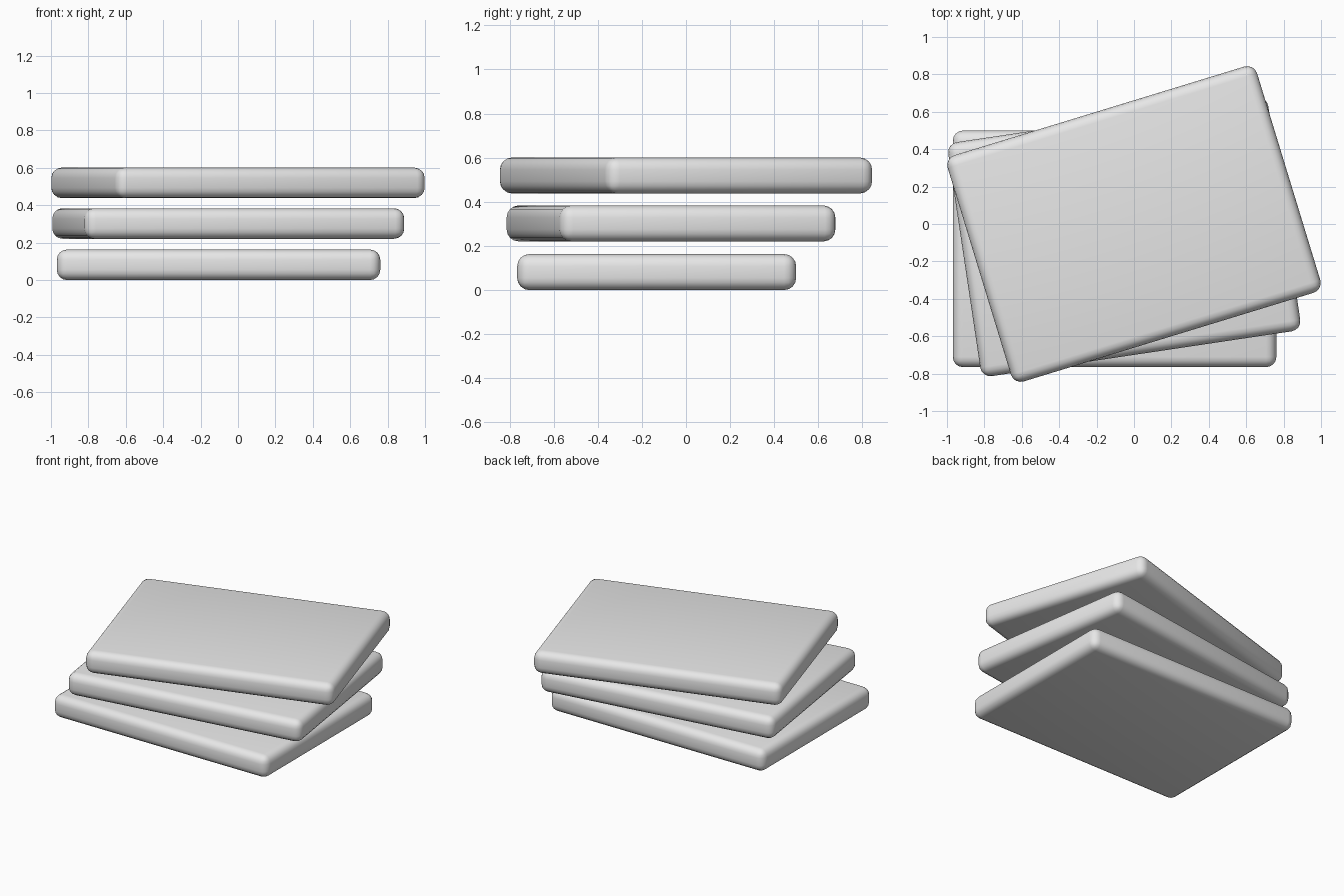
import bpy
import math

if "Cube" in bpy.data.objects:
    bpy.data.objects.remove(bpy.data.objects["Cube"])

# Single light grey for the whole stack
grey = bpy.data.materials.new("light_grey")
grey.diffuse_color = (0.8, 0.8, 0.8, 1.0)
grey.use_nodes = True
grey.node_tree.nodes["Principled BSDF"].inputs["Base Color"].default_value = grey.diffuse_color

SIZE = (1.73, 1.265, 0.163)


def slab(name, centre, degrees):
    """Flat plate with softly rounded edges, turned about z."""
    bpy.ops.mesh.primitive_cube_add(size=1, location=centre)
    ob = bpy.context.object
    ob.name = name
    ob.scale = SIZE
    bpy.ops.object.transform_apply(location=False, rotation=False, scale=True)
    ob.rotation_euler.z = math.radians(degrees)
    ob.data.materials.append(grey)
    bevel = ob.modifiers.new("rounded_edges", "BEVEL")
    bevel.width = 0.055
    bevel.segments = 4
    bevel.limit_method = "NONE"
    bpy.ops.object.shade_smooth()
    return ob


# Three floating plates, fanned out and drifting towards the back right
slab("bottom_plate", (-0.104, -0.133, 0.0815), 0)
slab("middle_plate", (-0.052, -0.068, 0.302), 8.5)
slab("top_plate", (0.0, 0.0, 0.5195), 17)
